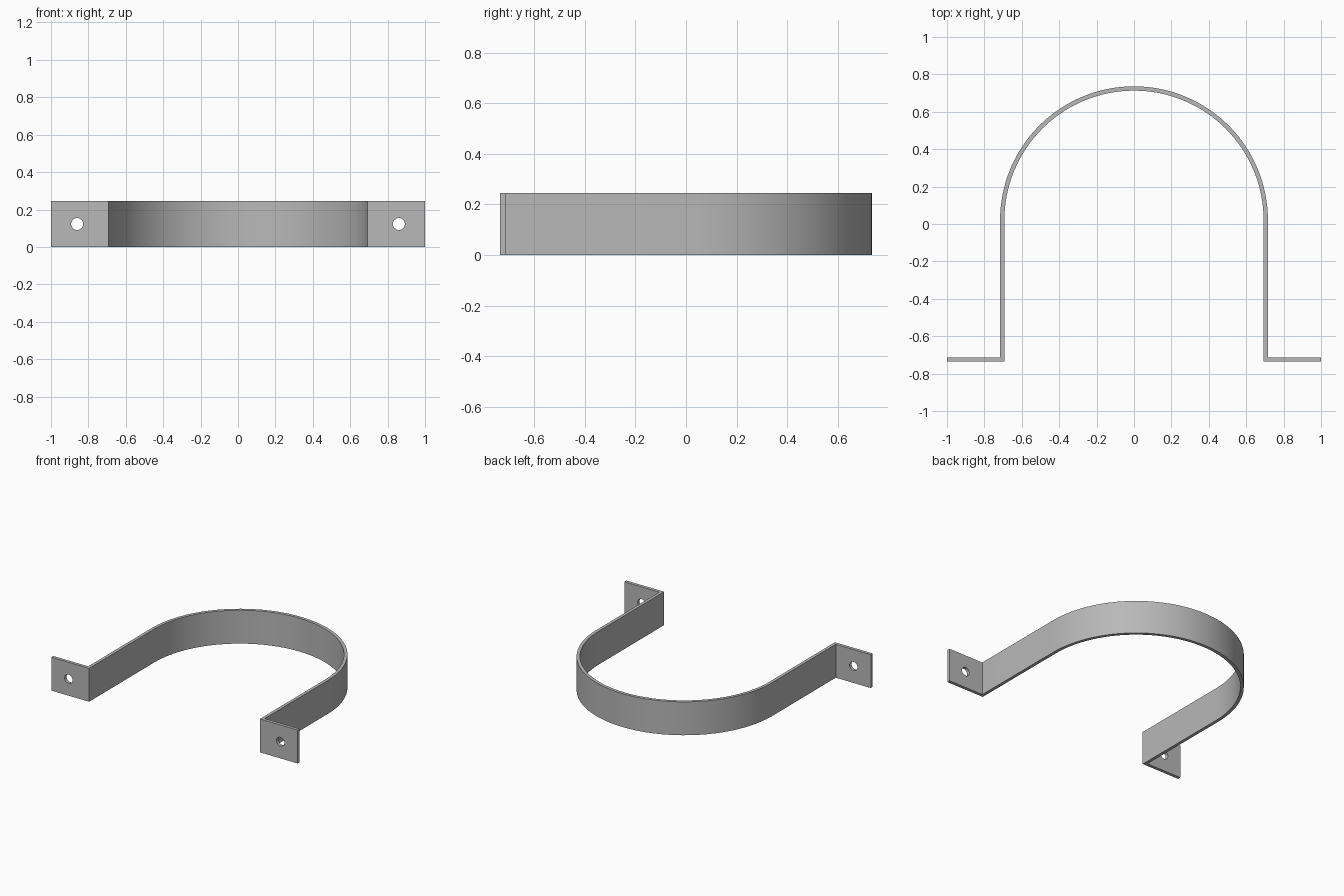
import bpy, bmesh, math

cube = bpy.data.objects.get("Cube")
if cube:
    bpy.data.objects.remove(cube, do_unlink=True)

HEIGHT = 0.245
THICK = 0.023
R_OUT = 0.716
R_IN = R_OUT - THICK
FRONT = -0.736
ARC_Y = -FRONT - R_OUT
HOLE_X, HOLE_R = 0.86, 0.032
SEGMENTS = 64

steel = bpy.data.materials.new("grey_steel")
steel.use_nodes = True
grey = (0.48, 0.48, 0.48, 1)
steel.diffuse_color = grey
steel.node_tree.nodes["Principled BSDF"].inputs["Base Color"].default_value = grey


def arc(radius):
    """Half circle from the left side over the back to the right side."""
    angles = [math.pi * i / SEGMENTS for i in range(SEGMENTS + 1)]
    return [(radius * math.cos(a), ARC_Y + radius * math.sin(a)) for a in angles]


# Strap: plan outline with both feet, extruded upward
back = FRONT + THICK
outline = [(R_IN, FRONT), (1, FRONT), (1, back), (R_OUT, back)]
outline += arc(R_OUT)
outline += [(-R_OUT, back), (-1, back), (-1, FRONT), (-R_IN, FRONT)]
outline += reversed(arc(R_IN))

bm = bmesh.new()
base = bm.faces.new([bm.verts.new((x, y, 0)) for x, y in outline])
top = bmesh.ops.extrude_face_region(bm, geom=[base])["geom"]
bmesh.ops.translate(bm, vec=(0, 0, HEIGHT),
                    verts=[v for v in top if isinstance(v, bmesh.types.BMVert)])
bmesh.ops.recalc_face_normals(bm, faces=bm.faces)
mesh = bpy.data.meshes.new("strap_clamp")
bm.to_mesh(mesh)
bm.free()
mesh.materials.append(steel)
strap = bpy.data.objects.new("strap_clamp", mesh)
bpy.context.collection.objects.link(strap)

# Screw holes through the feet
for side, x in (("left", HOLE_X), ("right", -HOLE_X)):
    bpy.ops.mesh.primitive_cylinder_add(
        vertices=32, radius=HOLE_R, depth=0.2,
        location=(x, FRONT + THICK / 2, HEIGHT / 2), rotation=(math.pi / 2, 0, 0))
    cutter = bpy.context.object
    cutter.name = side + "_hole_cutter"
    cutter.data.materials.append(steel)
    cut = strap.modifiers.new(side + "_hole", 'BOOLEAN')
    cut.operation = 'DIFFERENCE'
    cut.solver = 'EXACT'
    cut.object = cutter

# Apply the cuts, then drop the cutters
bpy.ops.object.select_all(action='DESELECT')
strap.select_set(True)
bpy.context.view_layer.objects.active = strap
for cut in list(strap.modifiers):
    cutter = cut.object
    bpy.ops.object.modifier_apply(modifier=cut.name)
    bpy.data.objects.remove(cutter, do_unlink=True)
bpy.ops.object.shade_smooth_by_angle(angle=math.radians(30))
